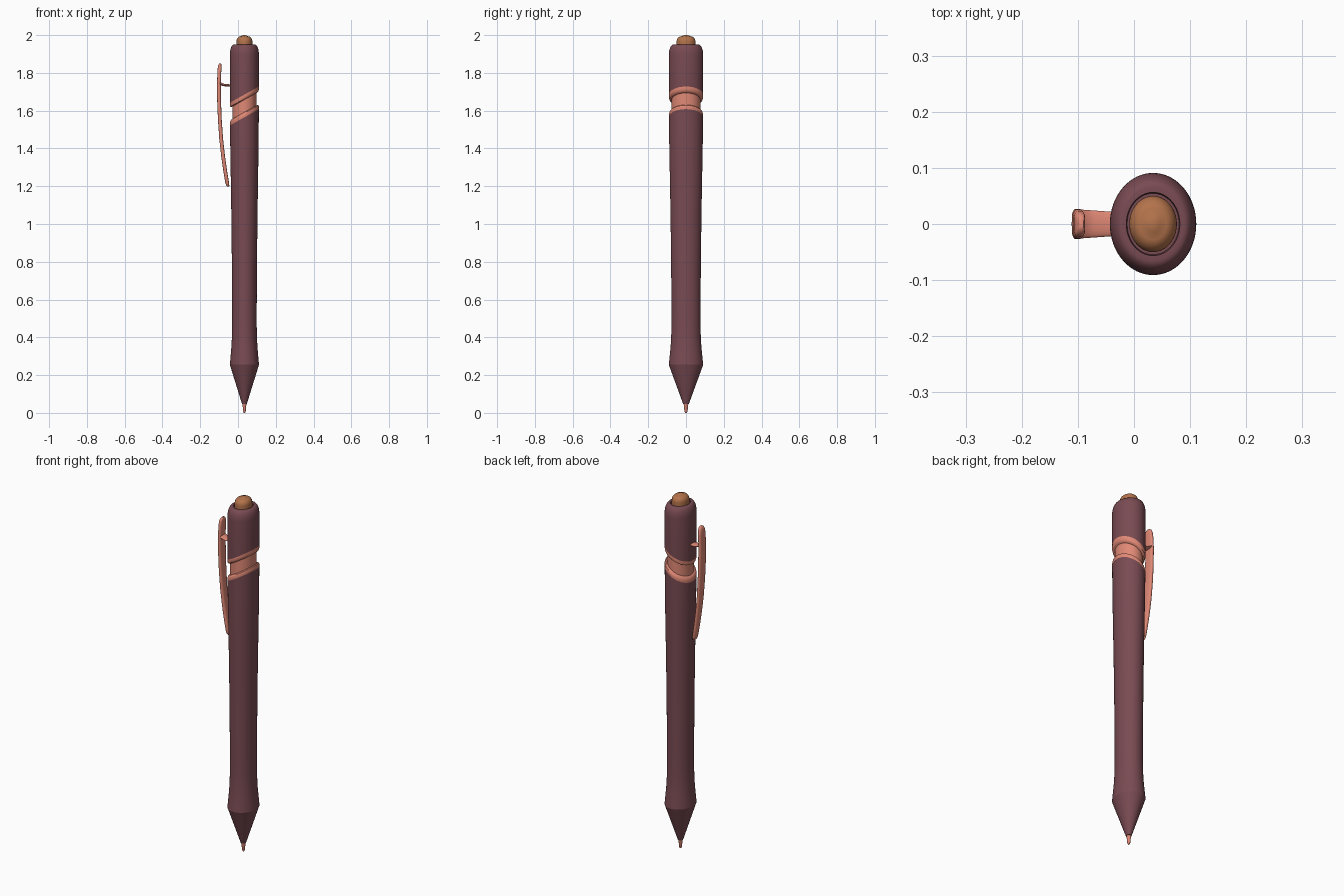
import bpy, bmesh, math

if "Cube" in bpy.data.objects:
    bpy.data.objects.remove(bpy.data.objects["Cube"])

CX, RX, RY = 0.034, 0.077, 0.091   # pen axis and oval body radii
SLOPE = 0.56                       # tilt of the decorative groove
SEG = 64


def material(name, rgb):
    m = bpy.data.materials.new(name)
    m.diffuse_color = (*rgb, 1)
    m.use_nodes = True
    m.node_tree.nodes["Principled BSDF"].inputs["Base Color"].default_value = m.diffuse_color
    return m


plum = material("plum", (0.19, 0.07, 0.085))
salmon = material("salmon", (0.75, 0.25, 0.18))
bronze = material("bronze", (0.45, 0.17, 0.07))


def skin(name, rings, mat, angle=25):
    """Join equal-sized rings of points into a capped, smooth tube."""
    bm = bmesh.new()
    loops = [[bm.verts.new(p) for p in ring] for ring in rings]
    n = len(loops[0])
    for a, b in zip(loops, loops[1:]):
        for i in range(n):
            j = (i + 1) % n
            bm.faces.new((a[i], a[j], b[j], b[i]))
    bm.faces.new(loops[0][::-1])
    bm.faces.new(loops[-1])
    bmesh.ops.recalc_face_normals(bm, faces=bm.faces)
    me = bpy.data.meshes.new(name)
    bm.to_mesh(me)
    bm.free()
    me.materials.append(mat)
    ob = bpy.data.objects.new(name, me)
    bpy.context.collection.objects.link(ob)
    bpy.ops.object.select_all(action='DESELECT')
    ob.select_set(True)
    bpy.context.view_layer.objects.active = ob
    bpy.ops.object.shade_smooth_by_angle(angle=math.radians(angle))
    return ob


def lathe(name, profile, mat, angle=25):
    """Oval lathe; profile points are (radius factor, z, tilt 0..1)."""
    rings = []
    for r, z, tilt in profile:
        ring = []
        for i in range(SEG):
            t = 2 * math.pi * i / SEG
            dx = RX * r * math.cos(t)
            ring.append((CX + dx, RY * r * math.sin(t), z + SLOPE * dx * tilt))
        rings.append(ring)
    return skin(name, rings, mat, angle)


# writing tip and cone
lathe("tip", [(0.05, 0.0, 0), (0.09, 0.008, 0), (0.14, 0.052, 0)], salmon)
lathe("nose_cone", [(0.17, 0.048, 0), (1.0, 0.255, 0)], plum)

# barrel with a waisted grip and slanted upper end
lathe("barrel", [(1.0, 0.255, 0), (0.95, 0.3, 0), (0.895, 0.35, 0), (0.862, 0.4, 0),
                 (0.845, 0.46, 0), (0.845, 0.55, 0), (0.865, 0.8, 0), (0.9, 1.05, 0),
                 (0.95, 1.3, 0), (0.98, 1.45, 0.3), (0.99, 1.565, 1)], plum)

# slanted groove: core and two rims
lathe("groove_core", [(0.83, 1.55, 1), (0.83, 1.70, 1)], salmon)
for name, z, s in (("lower_rim", 1.565, 1), ("upper_rim", 1.685, -1)):
    lathe(name, [(0.99, z, 1), (1.0, z + s * 0.012, 1), (0.97, z + s * 0.022, 1),
                 (0.9, z + s * 0.027, 1), (0.8, z + s * 0.027, 1)], salmon, 40)

# cap with a rounded shoulder and a recessed opening
cap = [(0.99, 1.685, 1), (1.0, 1.78, 0.3), (1.0, 1.895, 0)]
for i in range(1, 9):
    a = math.pi / 2 * i / 8
    cap.append((0.72 + 0.28 * math.cos(a), 1.895 + 0.055 * math.sin(a), 0))
cap += [(0.62, 1.95, 0), (0.60, 1.935, 0)]
lathe("cap", cap, plum)

# push button
button = [(0.55, 1.92, 0), (0.55, 1.965, 0)]
for i in range(1, 9):
    a = math.pi / 2 * i / 8
    button.append((0.25 + 0.30 * math.cos(a), 1.965 + 0.029 * math.sin(a), 0))
button += [(0.16, 1.998, 0), (0.05, 2.0, 0)]
lathe("push_button", button, bronze)


def rounded(ax, ay, power=0.6, n=24):
    """Rounded rectangle outline with half sizes ax, ay."""
    out = []
    for i in range(n):
        c, s = math.cos(2 * math.pi * i / n), math.sin(2 * math.pi * i / n)
        out.append((ax * math.copysign(abs(c) ** power, c),
                    ay * math.copysign(abs(s) ** power, s)))
    return out


# pocket clip: (x, z, half thickness, half width)
clip = [(-0.053, 1.198, 0.004, 0.008), (-0.054, 1.203, 0.008, 0.014),
        (-0.057, 1.217, 0.010, 0.018), (-0.066, 1.27, 0.010, 0.020),
        (-0.079, 1.36, 0.010, 0.022), (-0.089, 1.45, 0.010, 0.024),
        (-0.096, 1.55, 0.010, 0.026), (-0.100, 1.65, 0.010, 0.027),
        (-0.101, 1.74, 0.010, 0.027), (-0.099, 1.80, 0.010, 0.026),
        (-0.097, 1.83, 0.010, 0.023), (-0.095, 1.844, 0.008, 0.017),
        (-0.094, 1.85, 0.004, 0.008)]
skin("clip", [[(x + u, v, z) for u, v in rounded(t, w)] for x, z, t, w in clip],
     salmon, 50)

# thin bridge joining clip and cap: (x, z, half height, half width)
bridge = [(-0.098, 1.748, 0.010, 0.026), (-0.085, 1.739, 0.007, 0.025),
          (-0.07, 1.735, 0.006, 0.024), (-0.03, 1.733, 0.006, 0.021)]
skin("clip_bridge", [[(x, v, z + u) for u, v in rounded(t, w, 1.0)] for x, z, t, w in bridge],
     salmon, 50)
